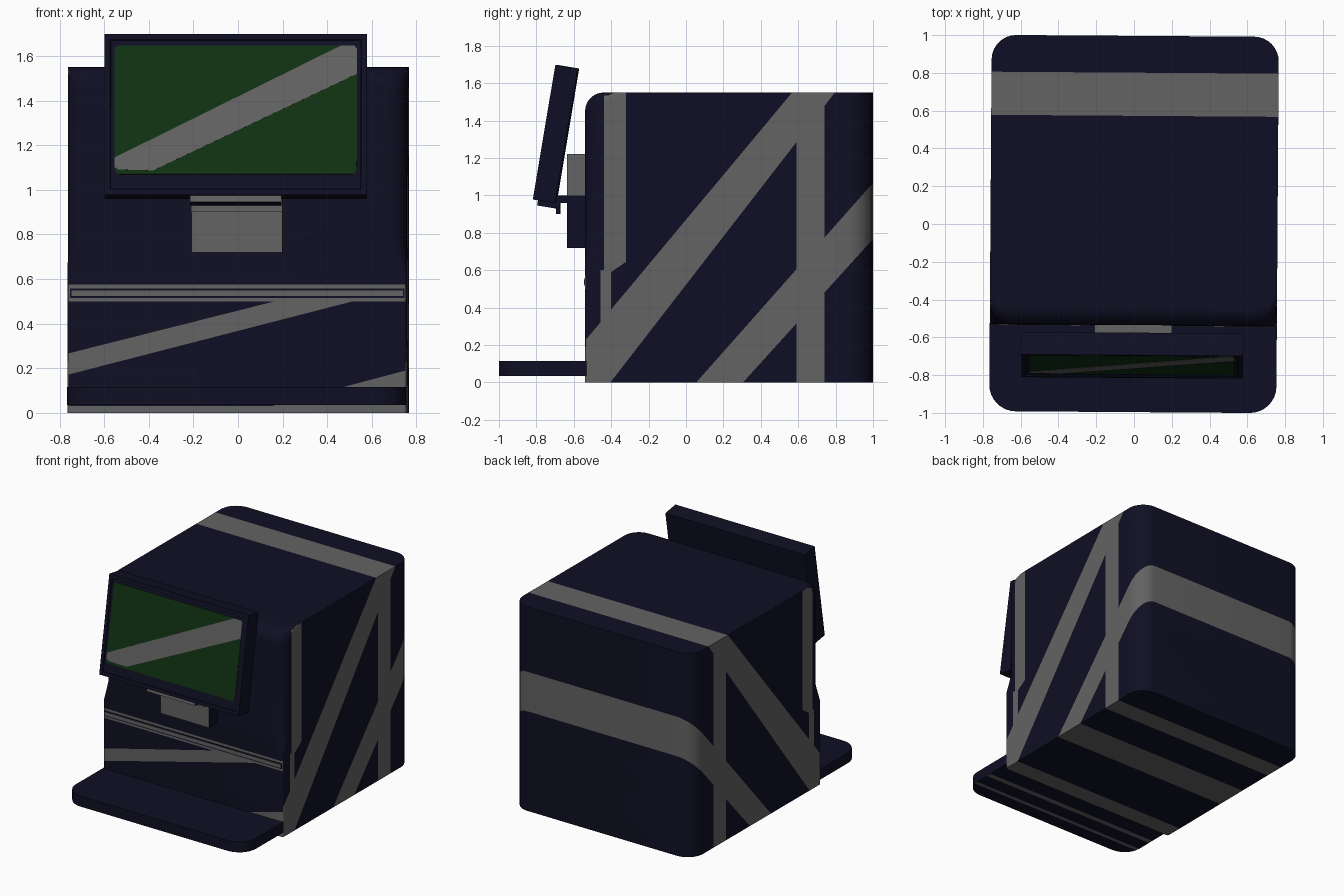
import bpy, bmesh, math
from mathutils import Matrix, Vector

if "Cube" in bpy.data.objects:
    bpy.data.objects.remove(bpy.data.objects["Cube"])


def material(name, rgb):
    m = bpy.data.materials.new(name)
    m.diffuse_color = (*rgb, 1)
    m.use_nodes = True
    m.node_tree.nodes["Principled BSDF"].inputs["Base Color"].default_value = m.diffuse_color
    return m


NAVY = material("dark_navy", (0.0048, 0.0048, 0.018))
GREY = material("stripe_grey", (0.125, 0.125, 0.125))
GREEN = material("screen_green", (0.0055, 0.032, 0.006))
TURN = Matrix.Rotation(math.radians(-0.4), 4, 'Z')   # whole model sits slightly turned
HW, FRONT, BACK, TOP = 0.76, -0.535, 0.996, 1.55


def finish(name, bm, mats, local=Matrix(), rule=None):
    """Turn a bmesh into a placed, coloured, smooth-by-angle object."""
    bmesh.ops.recalc_face_normals(bm, faces=bm.faces)
    bm.normal_update()
    if rule:
        for f in bm.faces:
            f.material_index = int(rule(f.calc_center_median(), f.normal))
    bm.transform(TURN @ local)
    me = bpy.data.meshes.new(name)
    bm.to_mesh(me)
    bm.free()
    for m in mats:
        me.materials.append(m)
    ob = bpy.data.objects.new(name, me)
    bpy.context.collection.objects.link(ob)
    bpy.ops.object.select_all(action='DESELECT')
    ob.select_set(True)
    bpy.context.view_layer.objects.active = ob
    bpy.ops.object.shade_smooth_by_angle(angle=math.radians(30))
    return ob


def plan(hw, yf, yb, rf, rb, z, n=8):
    """Rounded rectangle outline seen from above."""
    pts = []
    for cx, cy, r, a0 in ((hw, yb, rb, 0), (-hw, yb, rb, 90), (-hw, yf, rf, 180), (hw, yf, rf, 270)):
        ox = cx - math.copysign(r, cx)
        oy = cy - r if cy == yb else cy + r
        for i in range(n + 1):
            a = math.radians(a0 + 90 * i / n)
            pts.append((ox + r * math.cos(a), oy + r * math.sin(a), z))
    return pts


def loft(outlines):
    bm = bmesh.new()
    rings = [[bm.verts.new(p) for p in o] for o in outlines]
    for a, b in zip(rings, rings[1:]):
        for i in range(len(a)):
            j = (i + 1) % len(a)
            bm.faces.new((a[i], a[j], b[j], b[i]))
    bm.faces.new(rings[0][::-1])
    bm.faces.new(rings[-1])
    return bm


def cut(bm, co, no):
    bmesh.ops.bisect_plane(bm, geom=bm.verts[:] + bm.edges[:] + bm.faces[:],
                           dist=1e-5, plane_co=co, plane_no=no)


def box(name, lo, hi, mats, local=Matrix(), rule=None, bevel=0.0, zcut=None):
    bm = bmesh.new()
    bmesh.ops.create_cube(bm, size=1)
    for v in bm.verts:
        v.co = Vector([lo[i] + (v.co[i] + 0.5) * (hi[i] - lo[i]) for i in range(3)])
    if bevel:
        bmesh.ops.bevel(bm, geom=bm.edges[:], offset=bevel, segments=2, affect='EDGES', profile=0.5)
    if zcut:
        cut(bm, (0, 0, zcut), (0, 0, 1))
    return finish(name, bm, mats, local, rule)


def plate(name, pts, y0, y1, mat, local=Matrix()):
    """Thin polygon plate in the xz plane."""
    return finish(name, loft([[(x, y, z) for x, z in pts] for y in (y0, y1)]), [mat], local)


# --- cabinet: square lower front corners blend into rounded upper ones ---
R = 0.1
sections = [(0, FRONT, 0.015), (0.63, FRONT, 0.015), (0.77, FRONT, R)]
for i in range(9):
    a = math.radians(90 * i / 8)
    sections.append((TOP - R + R * math.sin(a), FRONT + R * (1 - math.cos(a)), R))
body = loft([plan(HW, yf, BACK, r, 0.13, z) for z, yf, r in sections])

# stripe edges as lines (a0, z0, a1, z1): along y on the sides, along x on the front
D1_UP, D1_LO = (-0.395, 0.39, 0.576, 1.554), (-0.395, 0.005, 0.805, 1.555)
D2_UP, D2_LO = (0.06, 0.0, 0.99, 1.05), (0.31, 0.0, 0.99, 0.75)
STEP = (-0.395, 0.59, -0.315, 0.645)
F_UP, F_LO, F_TRI = (-0.764, 0.265, 0.108, 0.485), (-0.764, 0.17, 0.49, 0.493), (0.48, 0.117, 0.755, 0.19)


def height(line, a):
    a0, z0, a1, z1 = line
    return z0 + (z1 - z0) * (a - a0) / (a1 - a0)


for a0, z0, a1, z1 in (D1_UP, D1_LO, D2_UP, D2_LO, STEP):
    cut(body, (0, a0, z0), (0, z1 - z0, a0 - a1))
for a0, z0, a1, z1 in (F_UP, F_LO, F_TRI):
    cut(body, (a0, 0, z0), (z1 - z0, 0, a0 - a1))
for y in (0.595, 0.745, -0.432, -0.315, -0.453, -0.395):
    cut(body, (0, y, 0), (0, 1, 0))
for z in (0.03, 0.5, 0.575, 0.6):
    cut(body, (0, 0, z), (0, 0, 1))


def striped(c, n):
    x, y, z = c
    if n.y < -0.7:
        return (z < 0.03 or 0.5 < z < 0.575 or z < height(F_TRI, x)
                or (z < 0.5 and height(F_LO, x) < z < height(F_UP, x)))
    if abs(n.z) < 0.5 and 0.02 < z and abs(n.x) > 0.9:
        if z < 0.6 and -0.453 < y < -0.395:
            return True
        if -0.432 < y < -0.315 and z > height(STEP, y):
            return True
    return (0.595 < y < 0.745 or height(D1_LO, y) < z < height(D1_UP, y)
            or height(D2_LO, y) < z < height(D2_UP, y))


finish("cabinet", body, [NAVY, GREY], rule=striped)

# --- slot across the front ---
for name, dx, lo, hi, t, m in (("slot_outline", 0.75, 0.516, 0.557, 0.003, NAVY),
                               ("slot_inner", 0.743, 0.524, 0.549, 0.006, GREY)):
    plate(name, [(-dx, lo), (dx, lo), (dx, hi), (-dx, hi)], FRONT - t, FRONT + 0.002, m)

# --- shelf with two thin stripes underneath ---
shelf = loft([plan(HW, -0.996, -0.525, 0.14, 0.004, z) for z in (0.035, 0.115)])
STRIPS = ((-0.89, -0.86), (-0.75, -0.71))
for pair in STRIPS:
    for y in pair:
        cut(shelf, (0, y, 0), (0, 1, 0))
finish("shelf", shelf, [NAVY, GREY],
       rule=lambda c, n: n.z < -0.5 and any(a < c.y < b for a, b in STRIPS))

# --- screen mount ---
box("mount", (-0.205, -0.635, 0.72), (0.205, FRONT + 0.01, 1.22), [NAVY, GREY], zcut=1.0,
    rule=lambda c, n: c.z > 1.0 or n.y < -0.5)
box("mount_arm", (-0.205, -0.70, 0.96), (0.205, -0.63, 1.0), [NAVY])
box("mount_prong", (-0.205, -0.693, 0.90), (0.205, -0.672, 0.985), [NAVY, GREY],
    rule=lambda c, n: n.y < -0.5)

# --- tilted screen, built upright from its lower front edge ---
TILT = Matrix.Translation((-0.005, -0.815, 0.978)) @ Matrix.Rotation(math.radians(-9.5), 4, 'X')
SW, SH = 0.588, 0.73
bm = bmesh.new()
bmesh.ops.create_cube(bm, size=1)
for v in bm.verts:
    v.co = Vector((v.co.x * 2 * SW, (v.co.y + 0.5) * 0.121, (v.co.z + 0.5) * SH))
face = min(bm.faces, key=lambda f: f.calc_center_median().y)
bmesh.ops.inset_region(bm, faces=[face], thickness=0.035)
bmesh.ops.inset_region(bm, faces=[face], thickness=0.004, depth=-0.006)
finish("screen_case", bm, [NAVY], TILT)
box("screen_lug", (-0.205, 0.025, -0.028), (0.205, 0.125, 0.002), [NAVY, GREY], TILT,
    rule=lambda c, n: n.y < -0.5)

# green glass with rounded corners, and its diagonal stripe
glass = [(x, z + 0.387) for x, _, z in
         [(p[0], 0, p[1]) for p in plan(0.543, -0.293, 0.293, 0.02, 0.02, 0, 4)]]
plate("screen_glass", glass, 0.002, 0.009, GREEN, TILT)
plate("screen_stripe", [(-0.543, 0.125), (-0.525, 0.115), (-0.37, 0.111), (0.543, 0.55),
                        (0.543, 0.665), (0.53, 0.68), (0.47, 0.678), (-0.543, 0.17)],
      0.0005, 0.004, GREY, TILT)
